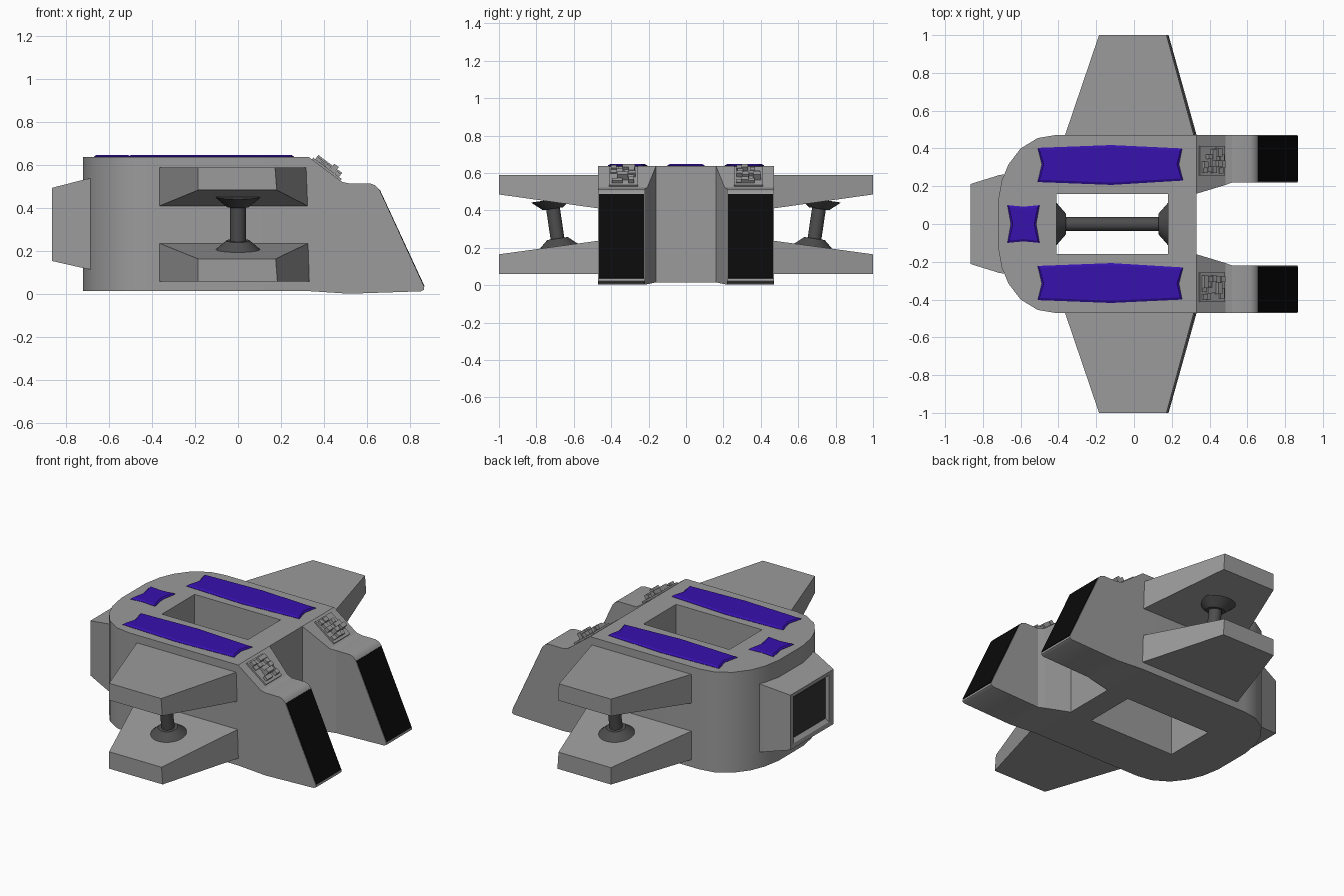
import bpy, bmesh, math, random
from mathutils import Vector, Matrix

if "Cube" in bpy.data.objects:
    bpy.data.objects.remove(bpy.data.objects["Cube"])

random.seed(4)


def material(name, rgb):
    m = bpy.data.materials.new(name)
    m.diffuse_color = (*rgb, 1)
    m.use_nodes = True
    m.node_tree.nodes["Principled BSDF"].inputs["Base Color"].default_value = m.diffuse_color
    return m


HULL = material("hull_grey", (0.328, 0.328, 0.328))
ROD = material("rod_grey", (0.075, 0.075, 0.075))
BLUE = material("blue", (0.038, 0.0055, 0.42))
BLACK = material("black", (0.003, 0.003, 0.003))
DARK = material("dark", (0.035, 0.035, 0.035))


def finish(name, bm, mat=HULL, smooth=None):
    bmesh.ops.recalc_face_normals(bm, faces=bm.faces)
    me = bpy.data.meshes.new(name)
    bm.to_mesh(me)
    bm.free()
    ob = bpy.data.objects.new(name, me)
    bpy.context.collection.objects.link(ob)
    me.materials.append(mat)
    if smooth:
        bpy.ops.object.select_all(action='DESELECT')
        ob.select_set(True)
        bpy.context.view_layer.objects.active = ob
        bpy.ops.object.shade_smooth_by_angle(angle=math.radians(smooth))
    return ob


def loft(name, rings, mat=HULL, smooth=None):
    """Closed solid through a list of matching rings of points."""
    bm = bmesh.new()
    vs = [[bm.verts.new(p) for p in r] for r in rings]
    n = len(vs[0])
    for a, b in zip(vs, vs[1:]):
        for i in range(n):
            j = (i + 1) % n
            bm.faces.new((a[i], a[j], b[j], b[i]))
    bm.faces.new(vs[0])
    bm.faces.new(vs[-1])
    return finish(name, bm, mat, smooth)


def rect_x(x, y, z0, z1):
    return [(x, -y, z0), (x, y, z0), (x, y, z1), (x, -y, z1)]


def dumbbell(name, a, b):
    """Rod with a flared foot at each end, from a to b."""
    a, b = Vector(a), Vector(b)
    d = b - a
    L = d.length
    rot = d.to_track_quat('Z', 'Y').to_matrix()
    prof = [(0.112, 0), (0.055, 0.05), (0.037, 0.05), (0.037, L - 0.05), (0.055, L - 0.05), (0.112, L)]
    angles = [math.tau * i / 32 for i in range(32)]
    rings = [[a + rot @ Vector((r * math.cos(t), r * math.sin(t), h)) for t in angles] for r, h in prof]
    return loft(name, rings, ROD, smooth=30)


# main hull with rounded tail
half = [(0.33, 0.47), (-0.42, 0.47), (-0.51, 0.455), (-0.6, 0.4), (-0.665, 0.315), (-0.70, 0.23), (-0.72, 0.12)]
plan = half + [(x, -y) for x, y in reversed(half)]
hull = loft("hull", [[(x, y, z) for x, y in plan] for z in (0.015, 0.638)], smooth=35)

# rectangular shaft through the hull
cut_plan = [(-0.41, -0.16), (0.18, -0.16), (0.18, 0.16), (-0.41, 0.16)]
cutter = loft("shaft_cutter", [[(x, y, z) for x, y in cut_plan] for z in (-0.2, 0.9)])
cutter.hide_render = True
cutter.hide_viewport = True
mod = hull.modifiers.new("shaft", 'BOOLEAN')
mod.operation = 'DIFFERENCE'
mod.solver = 'EXACT'
mod.object = cutter
dumbbell("shaft_rod", (-0.41, 0, 0.33), (0.18, 0, 0.33))

# tail engine box with a recessed dark outlet
loft("tail_box", [rect_x(-0.68, 0.263, 0.115, 0.54), rect_x(-0.71, 0.26, 0.12, 0.535),
                  rect_x(-0.865, 0.212, 0.155, 0.495), rect_x(-0.86, 0.175, 0.18, 0.47),
                  rect_x(-0.84, 0.165, 0.20, 0.455)])
loft("tail_outlet", [rect_x(x, 0.163, 0.202, 0.453) for x in (-0.825, -0.843)], DARK)


# blue inlay panels
def inlay(name, pts):
    cx = (min(p[0] for p in pts) + max(p[0] for p in pts)) / 2
    cy = (min(p[1] for p in pts) + max(p[1] for p in pts)) / 2
    top = [(x - (math.copysign(0.01, x - cx) if abs(x - cx) > 0.02 else 0),
            y - (math.copysign(0.012, y - cy) if abs(y - cy) > 0.02 else 0)) for x, y in pts]
    loft(name, [[(x, y, 0.63) for x, y in pts], [(x, y, 0.640) for x, y in pts],
                [(x, y, 0.647) for x, y in top]], BLUE)


inlay("tail_inlay", [(-0.67, 0.1), (-0.585, 0.092), (-0.50, 0.1), (-0.518, 0),
                     (-0.50, -0.1), (-0.585, -0.092), (-0.67, -0.1), (-0.652, 0)])
long_pts = [(-0.51, 0.403), (-0.12, 0.418), (0.255, 0.4), (0.238, 0.315),
            (0.26, 0.23), (-0.12, 0.207), (-0.51, 0.222), (-0.488, 0.315)]

# front prong side profile beyond the tapered shoulder
prong = [(0.52, 0.515), (0.615, 0.515), (0.638, 0.507), (0.655, 0.488), (0.863, 0.037),
         (0.865, 0.022), (0.85, 0.014), (0.52, 0.003)]

for s, side in ((1, "left"), (-1, "right")):
    inlay(side + "_inlay", [(x, s * y) for x, y in long_pts])

    # prong and shoulder
    loft(side + "_prong", [[(x, s * y, z) for x, z in prong] for y in (0.22, 0.47)], smooth=35)
    loft(side + "_shoulder", [[(x, s * yi, z0), (x, s * 0.47, z0), (x, s * 0.47, z1), (x, s * yi, z1)]
                              for x, yi, z0, z1 in ((0.33, 0.16, 0.015, 0.638), (0.485, 0.207, 0.005, 0.522),
                                                    (0.52, 0.22, 0.003, 0.515))])
    # black face on the sloped nose
    loft(side + "_nose_panel", [[(x, s * y, z) for x, z in ((0.65, 0.483), (0.659, 0.487), (0.867, 0.038), (0.858, 0.034))]
                                for y in (0.224, 0.466)], BLACK)

    # small machinery blocks on the sloped shoulder
    bm = bmesh.new()
    frame = Matrix.Translation((0.41, s * 0.335, 0.578)) @ Matrix.Rotation(math.radians(36.8), 4, 'Y')

    def block(cx, cy, sx, sy, h):
        bmesh.ops.create_cube(bm, size=1, matrix=frame @ Matrix.Translation((cx, cy, h / 2)) @ Matrix.Diagonal((sx, sy, h, 1)))

    block(0, 0, 0.165, 0.155, 0.01)
    for i in range(5):
        for j in range(4):
            if random.random() < 0.75:
                block(-0.058 + i * 0.028, -0.045 + j * 0.03 + random.uniform(-0.006, 0.006),
                      0.026, random.uniform(0.024, 0.045), random.choice((0.018, 0.026, 0.034, 0.046)))
    finish(side + "_machinery", bm)

    # upper and lower wings, thinning outward
    for label, root, tip, xr, xt in (
            ("upper", (0.41, 0.59), (0.485, 0.59), (0.325, 0.318), (0.18, 0.172)),
            ("lower", (0.06, 0.238), (0.06, 0.165), (0.333, 0.327), (0.183, 0.175))):
        loft(f"{side}_{label}_wing", [
            [(-x0, s * y, z[0]), (xx[0], s * y, z[0]), (xx[1], s * y, z[1]), (-x0, s * y, z[1])]
            for y, z, xx, x0 in ((0.465, root, xr, 0.367), (1.0, tip, xt, 0.185))])

    # strut between the wings
    dumbbell(side + "_strut", (0, s * 0.68, 0.2), (0, s * 0.718, 0.458))
